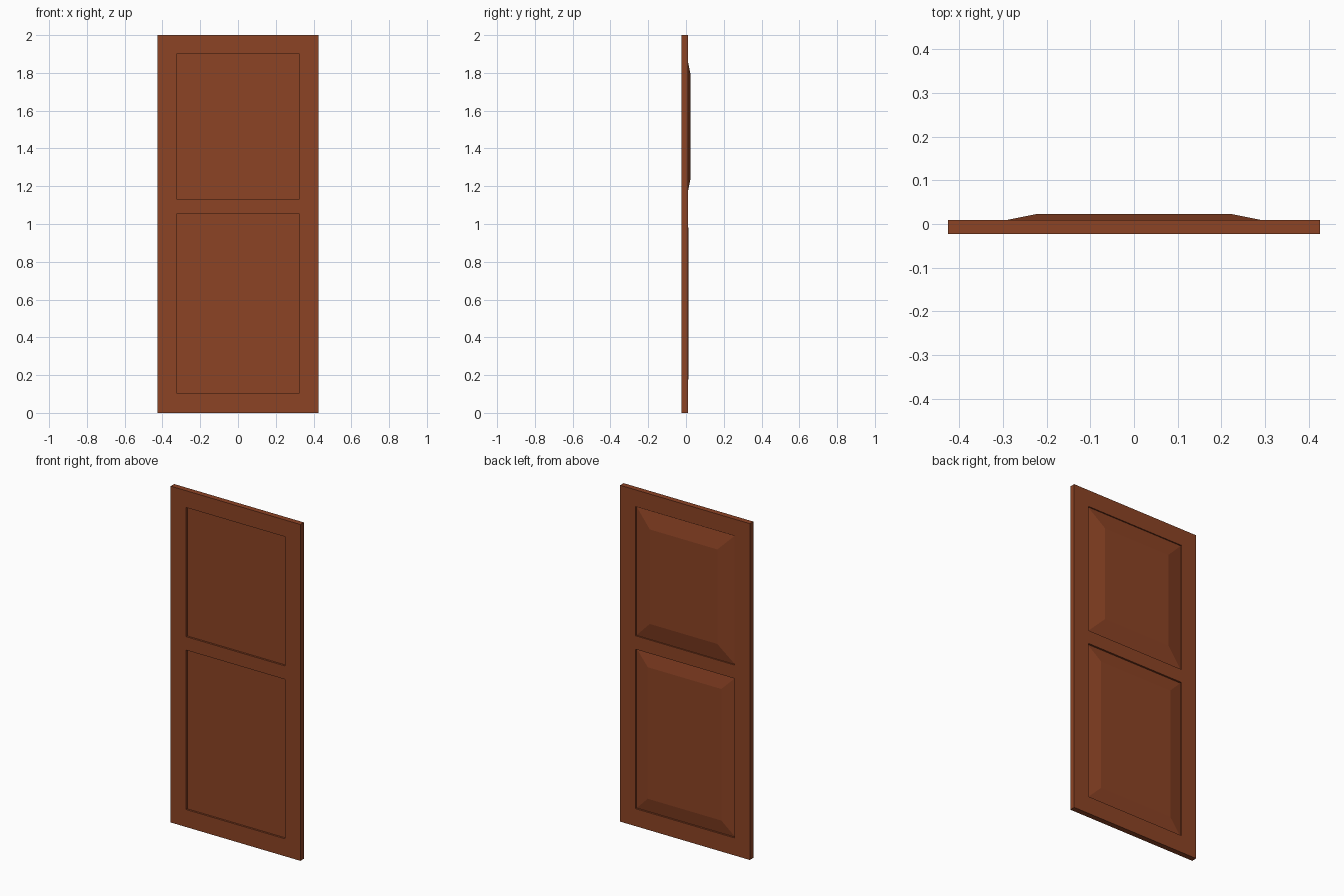
import bpy, bmesh

if "Cube" in bpy.data.objects:
    bpy.data.objects.remove(bpy.data.objects["Cube"])

W, H = 0.4265, 2.0            # half width, height
FRONT, BACK = -0.023, 0.0095  # frame faces
PX = 0.325                    # half width of both openings
OPENINGS = {"lower": (0.104, 1.052), "upper": (1.132, 1.90)}

wood = bpy.data.materials.new("reddish brown wood")
wood.diffuse_color = (0.262, 0.056, 0.018, 1)
wood.use_nodes = True
wood.node_tree.nodes["Principled BSDF"].inputs["Base Color"].default_value = wood.diffuse_color


def make_object(name, bm):
    bmesh.ops.recalc_face_normals(bm, faces=bm.faces)
    mesh = bpy.data.meshes.new(name)
    bm.to_mesh(mesh)
    bm.free()
    mesh.materials.append(wood)
    obj = bpy.data.objects.new(name, mesh)
    bpy.context.collection.objects.link(obj)
    return obj


# Frame: a grid of cells with the two openings left out, then given thickness
xs = [-W, -PX, PX, W]
zs = [0, *OPENINGS["lower"], *OPENINGS["upper"], H]
bm = bmesh.new()
grid = [[bm.verts.new((x, FRONT, z)) for x in xs] for z in zs]
for r in range(len(zs) - 1):
    for c in range(len(xs) - 1):
        if c == 1 and r in (1, 3):
            continue
        bm.faces.new((grid[r][c], grid[r][c + 1], grid[r + 1][c + 1], grid[r + 1][c]))
ext = bmesh.ops.extrude_face_region(bm, geom=bm.faces[:], use_keep_orig=True)
moved = [v for v in ext["geom"] if isinstance(v, bmesh.types.BMVert)]
bmesh.ops.translate(bm, verts=moved, vec=(0, BACK - FRONT, 0))
make_object("door_frame", bm)


# Panels: flat recessed front, bevelled raised field on the back
def panel(name, z0, z1, front, edge, field, inset):
    bm = bmesh.new()
    rings = []
    for y, d in ((front, 0), (edge, 0), (field, inset)):
        x = PX - d
        rings.append([bm.verts.new(p) for p in (
            (-x, y, z0 + d), (x, y, z0 + d), (x, y, z1 - d), (-x, y, z1 - d))])
    bm.faces.new(rings[0])
    bm.faces.new(rings[-1])
    for a, b in zip(rings, rings[1:]):
        for i in range(4):
            j = (i + 1) % 4
            bm.faces.new((a[i], a[j], b[j], b[i]))
    make_object(name, bm)


panel("upper_panel", *OPENINGS["upper"], -0.012, 0.0025, 0.023, 0.103)
panel("lower_panel", *OPENINGS["lower"], -0.012, -0.001, 0.014, 0.083)
